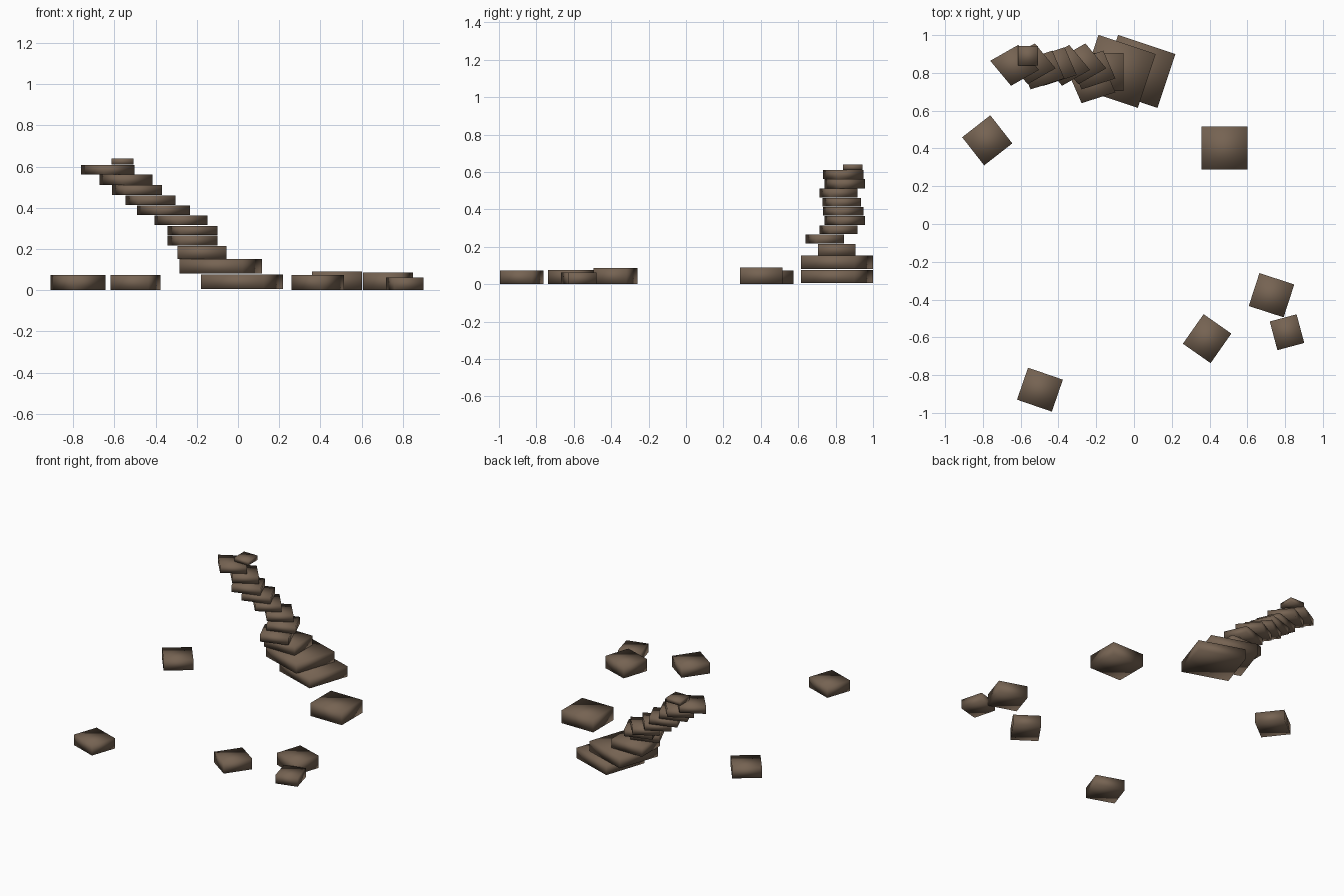
import bpy, bmesh, math

mat = bpy.data.materials.new("brown stone")
mat.diffuse_color = (0.18, 0.125, 0.085, 1)


def slab(name, cx, cy, z0, z1, u, v):
    """Flat slab whose footprint is spanned by edge vectors u and v."""
    bm = bmesh.new()
    bmesh.ops.create_cube(bm, size=1)
    for p in bm.verts:
        a, b, c = p.co
        p.co = (cx + a * u[0] + b * v[0], cy + a * u[1] + b * v[1],
                z0 + (c + 0.5) * (z1 - z0))
    bmesh.ops.recalc_face_normals(bm, faces=bm.faces[:])
    for f in bm.faces:
        f.smooth = True
    me = bpy.data.meshes.new(name)
    bm.to_mesh(me)
    bm.free()
    me.materials.append(mat)
    bpy.context.collection.objects.link(bpy.data.objects.new(name, me))


def turned(w, d, deg):
    """Edge vectors of a rectangle turned about z."""
    c, s = math.cos(math.radians(deg)), math.sin(math.radians(deg))
    return (w * c, w * s), (-d * s, d * c)


# loose stones on the ground: x, y, height, width, depth, angle
for i, (x, y, h, w, d, a) in enumerate([
        (-0.777, 0.443, 0.073, 0.189, 0.189, 38),
        (0.48, 0.402, 0.09, 0.243, 0.227, 0),
        (0.728, -0.377, 0.085, 0.194, 0.183, -18),
        (0.387, -0.607, 0.075, 0.179, 0.191, -35),
        (0.81, -0.573, 0.062, 0.147, 0.157, 15),
        (-0.498, -0.877, 0.073, 0.195, 0.179, -19)]):
    slab(f"ground_stone_{i + 1}", x, y, 0, h, *turned(w, d, a))

# broad base slabs and small cap of the leaning stack
big = turned(0.32, 0.30, -18.5)
slab("base_slab_lower", 0.02, 0.808, 0.005, 0.076, *big)
slab("base_slab_upper", -0.084, 0.808, 0.08, 0.152, *big)
slab("third_slab", -0.174, 0.805, 0.152, 0.215, (0.237, 0), (0, 0.2))
slab("cap_stone", -0.561, 0.891, 0.61, 0.64, (0.106, 0), (0, 0.105))

# skewed stepping slabs of the stack: two footprints
P = (0.179, 0.058), (-0.064, 0.147)
Q = (0.148, 0.084), (-0.11, 0.132)
for i, (x, y, z0, z1, s) in enumerate([
        (-0.22, 0.742, 0.216, 0.266, P),
        (-0.22, 0.815, 0.267, 0.313, P),
        (-0.276, 0.848, 0.316, 0.363, Q),
        (-0.362, 0.840, 0.366, 0.412, Q),
        (-0.425, 0.833, 0.414, 0.460, P),
        (-0.490, 0.815, 0.463, 0.510, P),
        (-0.544, 0.848, 0.512, 0.561, Q),
        (-0.632, 0.840, 0.562, 0.609, Q)]):
    slab(f"stack_slab_{i + 1}", x, y, z0, z1, *s)
